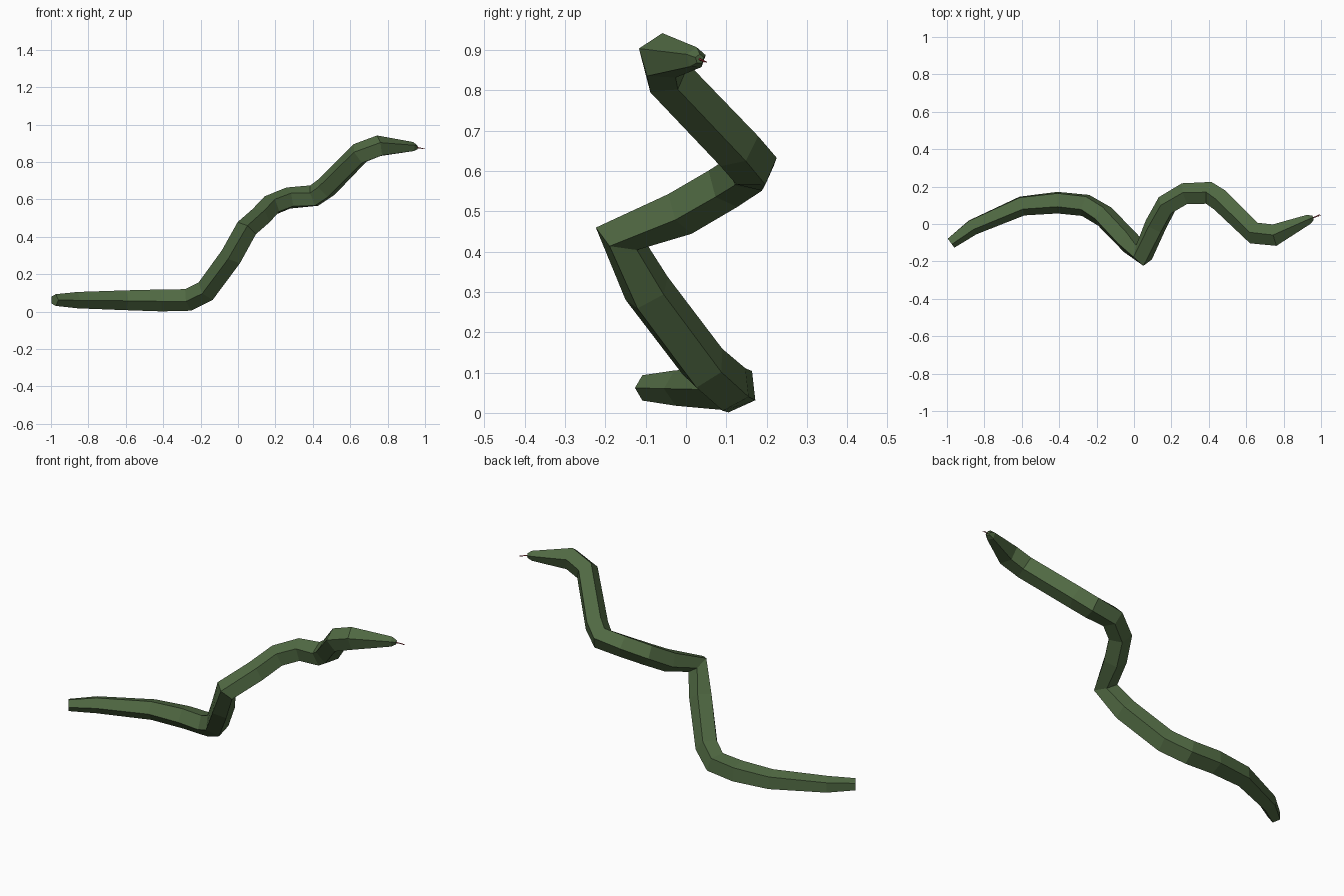
import bpy, bmesh
from math import pi, cos, sin, atan2
from mathutils import Vector, Quaternion

if "Cube" in bpy.data.objects:
    bpy.data.objects.remove(bpy.data.objects["Cube"])


def material(name, color):
    mat = bpy.data.materials.new(name)
    mat.diffuse_color = color
    mat.use_nodes = True
    mat.node_tree.nodes["Principled BSDF"].inputs["Base Color"].default_value = mat.diffuse_color
    return mat


def add_tube(bm, path, sides, end_roll=None):
    """Sweep a polygon along (x, y, z, radius) points without twisting it."""
    pts = [Vector(p[:3]) for p in path]
    segs = [(b - a).normalized() for a, b in zip(pts, pts[1:])]
    tans = [segs[0]] + [(a + b).normalized() for a, b in zip(segs, segs[1:])] + [segs[-1]]
    # a corner starts on the right-hand side and is carried along the path
    side = tans[0].cross(Vector((0, 0, 1))).normalized()
    frames = []
    for i, t in enumerate(tans):
        if i:
            side = tans[i - 1].rotation_difference(t) @ side
        frames.append(side.copy())
    # spread any leftover roll so the last ring has the wanted orientation
    extra = 0
    if end_roll is not None:
        t = tans[-1]
        right = t.cross(Vector((0, 0, 1))).normalized()
        up = right.cross(t)
        step = 2 * pi / sides
        roll = atan2(side.dot(up), side.dot(right))
        extra = (end_roll - roll + step / 2) % step - step / 2
    rings = []
    for i, (p, t, s) in enumerate(zip(path, tans, frames)):
        twist = -extra * i / (len(path) - 1)
        rings.append([bm.verts.new(pts[i] + p[3] * (Quaternion(t, twist - 2 * pi * k / sides) @ s))
                      for k in range(sides)])
    for a, b in zip(rings, rings[1:]):
        for k in range(sides):
            j = (k + 1) % sides
            bm.faces.new((a[k], a[j], b[j], b[k]))
    bm.faces.new(rings[0][::-1])
    bm.faces.new(rings[-1])


def finish(bm, name, mat):
    bmesh.ops.recalc_face_normals(bm, faces=bm.faces[:])
    mesh = bpy.data.meshes.new(name)
    bm.to_mesh(mesh)
    bm.free()
    mesh.materials.append(mat)
    obj = bpy.data.objects.new(name, mesh)
    bpy.context.collection.objects.link(obj)
    return obj


# Five-sided body from tail to snout
body_path = [
    (-0.98, -0.10, 0.062, 0.033),
    (-0.865, -0.015, 0.062, 0.046),
    (-0.60, 0.10, 0.062, 0.056),
    (-0.41, 0.118, 0.062, 0.062),
    (-0.262, 0.103, 0.066, 0.063),
    (-0.165, 0.045, 0.115, 0.063),
    (-0.03, -0.095, 0.30, 0.063),
    (0.045, -0.165, 0.44, 0.062),
    (0.115, -0.01, 0.50, 0.061),
    (0.175, 0.10, 0.565, 0.061),
    (0.275, 0.16, 0.605, 0.061),
    (0.405, 0.165, 0.615, 0.063),
    (0.47, 0.125, 0.66, 0.063),
    (0.65, -0.05, 0.842, 0.062),
    (0.755, -0.06, 0.882, 0.061),
    (0.935, 0.025, 0.880, 0.027),
    (0.957, 0.034, 0.878, 0.012),
]
bm = bmesh.new()
add_tube(bm, body_path, 5, end_roll=pi / 2)
finish(bm, "snake_body", material("scales", (0.08, 0.14, 0.055, 1)))

# Thin forked tongue
bm = bmesh.new()
add_tube(bm, [(0.94, 0.028, 0.879, 0.003), (0.978, 0.041, 0.874, 0.003)], 4)
for end in ((1.0, 0.045, 0.870), (0.995, 0.052, 0.870)):
    add_tube(bm, [(0.976, 0.041, 0.874, 0.0025), (*end, 0.001)], 4)
finish(bm, "tongue", material("tongue_red", (0.35, 0.03, 0.04, 1)))
